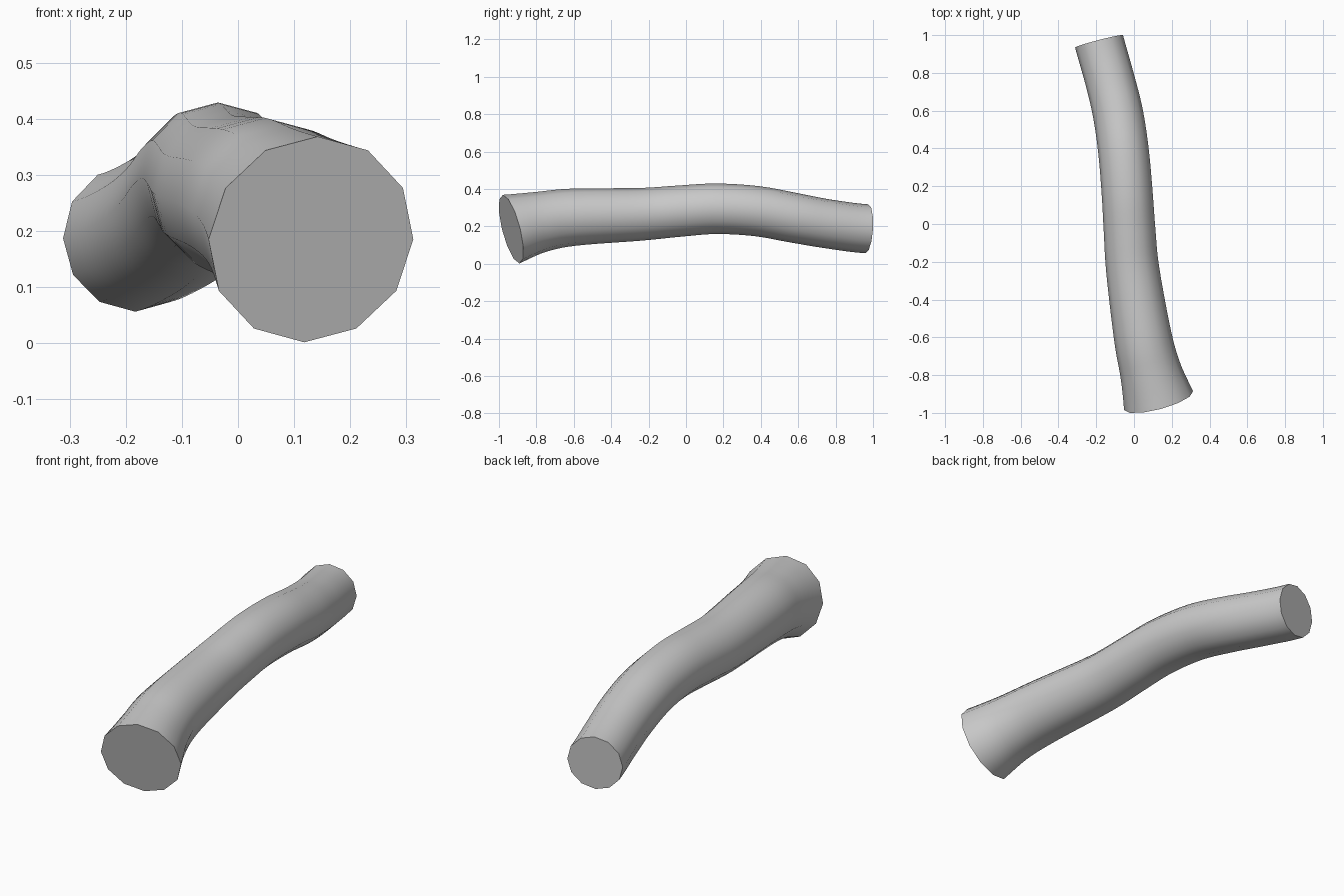
import bpy, bmesh, math
from mathutils import Vector

if "Cube" in bpy.data.objects:
    bpy.data.objects.remove(bpy.data.objects["Cube"])

SIDES, STEPS = 12, 5

# Centre line stations: x, y, z, radius (front to back)
path = [Vector(p) for p in (
    (0.130, -0.935, 0.185, 0.189),
    (0.088, -0.780, 0.223, 0.163),
    (0.047, -0.600, 0.249, 0.153),
    (-0.006, -0.250, 0.264, 0.141),
    (-0.023, -0.040, 0.281, 0.137),
    (-0.036, 0.160, 0.294, 0.135),
    (-0.055, 0.380, 0.281, 0.134),
    (-0.084, 0.580, 0.245, 0.133),
    (-0.127, 0.760, 0.213, 0.131),
    (-0.185, 0.967, 0.187, 0.131))]

# Extra end points set the slant of the two end cuts
path.insert(0, path[1] - 0.33 * Vector((-0.27, 1, 0.26, -0.18)))
path.append(path[-2] + 0.40 * Vector((-0.26, 1, -0.06, 0)))


def spline(a, b, c, d, t):
    """Position and direction on a Catmull-Rom segment from b to c."""
    k1, k2, k3 = c - a, 2 * a - 5 * b + 4 * c - d, 3 * b - a - 3 * c + d
    return (0.5 * (2 * b + k1 * t + k2 * t * t + k3 * t ** 3),
            0.5 * (k1 + 2 * k2 * t + 3 * k3 * t * t))


stations = []
for i in range(len(path) - 3):
    stations += [spline(*path[i:i + 4], s / STEPS) for s in range(STEPS)]
stations.append(spline(*path[-4:], 1))

# Rings swept along the bent centre line
bm = bmesh.new()
rings = []
for pos, direction in stations:
    tangent = direction.to_3d().normalized()
    right = tangent.cross(Vector((0, 0, 1))).normalized()
    up = right.cross(tangent)
    ring = []
    for k in range(SIDES):
        a = math.tau * k / SIDES
        ring.append(bm.verts.new(pos.to_3d() + pos.w * (right * math.cos(a) + up * math.sin(a))))
    rings.append(ring)

# Bark wall, then flat end cuts
for r0, r1 in zip(rings, rings[1:]):
    for k in range(SIDES):
        n = (k + 1) % SIDES
        bm.faces.new((r0[k], r0[n], r1[n], r1[k]))
bm.faces.new(rings[0][::-1])
bm.faces.new(rings[-1])
bmesh.ops.recalc_face_normals(bm, faces=bm.faces)

mesh = bpy.data.meshes.new("log")
bm.to_mesh(mesh)
bm.free()
log = bpy.data.objects.new("log", mesh)
bpy.context.collection.objects.link(log)

# Smooth wall with crisp rims
bpy.context.view_layer.objects.active = log
log.select_set(True)
bpy.ops.object.shade_smooth_by_angle(angle=math.radians(45))
